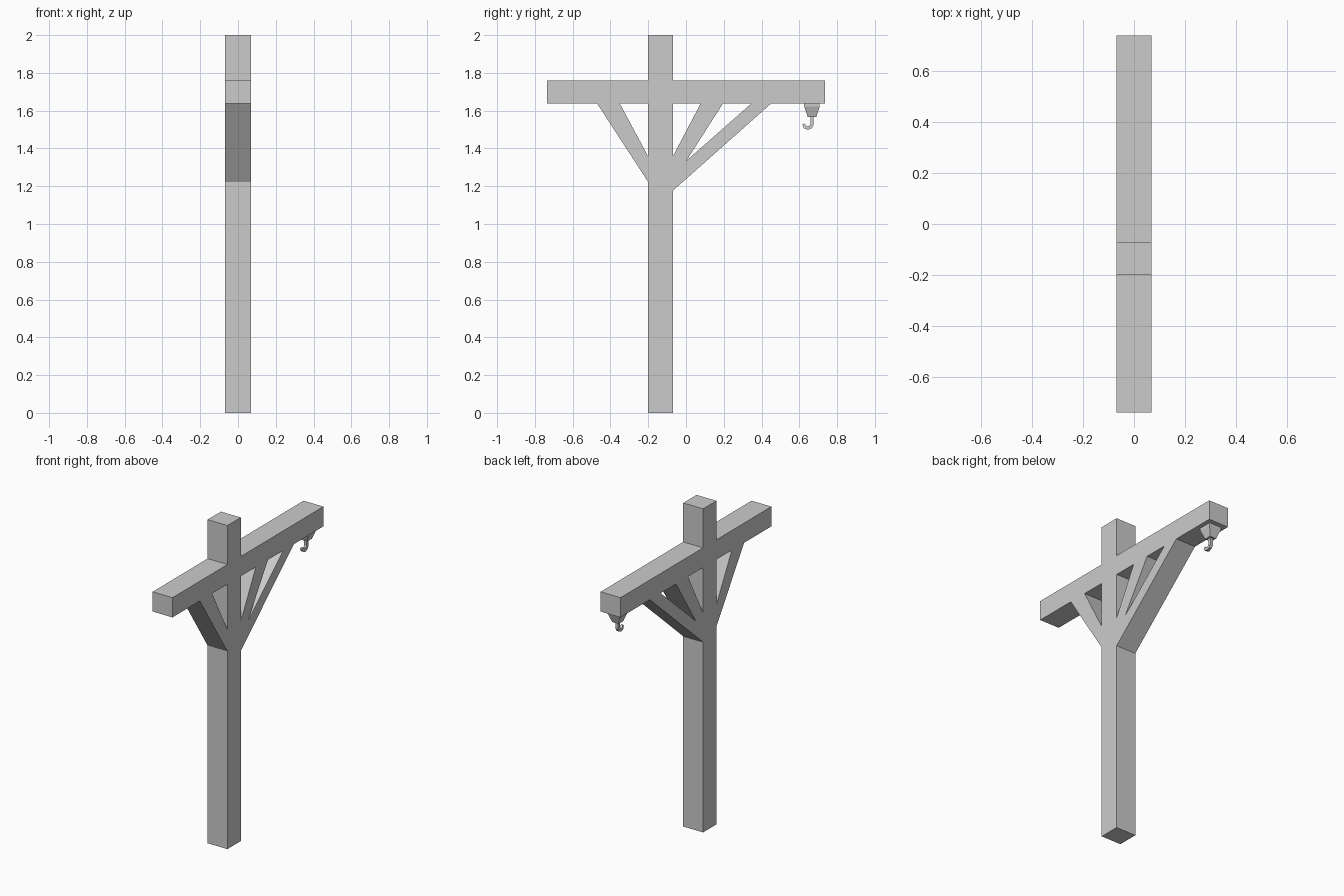
import bpy, bmesh, math

if "Cube" in bpy.data.objects:
    bpy.data.objects.remove(bpy.data.objects["Cube"])

HALF_WIDTH = 0.068


def add_curve(name, dims):
    data = bpy.data.curves.new(name, 'CURVE')
    data.dimensions = dims
    obj = bpy.data.objects.new(name, data)
    bpy.context.collection.objects.link(obj)
    return obj


def add_poly(obj, pts, cyclic):
    s = obj.data.splines.new('POLY')
    s.points.add(len(pts) - 1)
    for p, (a, b) in zip(s.points, pts):
        p.co = (a, b, 0, 1)
    s.use_cyclic_u = cyclic
    return s


def to_mesh(obj):
    # stand the (y, z) drawing upright and turn it into a mesh
    obj.rotation_euler = (math.pi / 2, 0, math.pi / 2)
    bpy.ops.object.select_all(action='DESELECT')
    obj.select_set(True)
    bpy.context.view_layer.objects.active = obj
    bpy.ops.object.convert(target='MESH')
    for p in bpy.context.object.data.polygons:
        p.use_smooth = False


# Timber frame: post, crossbeam and braces as one pierced outline
L, R = -0.2, -0.07          # post sides
Z0, Z1 = 1.637, 1.759       # beam underside and top
frame = add_curve("timber_frame", '2D')
frame.data.fill_mode = 'BOTH'
frame.data.extrude = HALF_WIDTH
add_poly(frame, [(L, 0), (R, 0), (R, 1.176), (0.45, Z0), (0.737, Z0), (0.737, Z1),
                 (R, Z1), (R, 2), (L, 2), (L, Z1), (-0.737, Z1), (-0.737, Z0),
                 (-0.47, Z0), (L, 1.222)], True)
for hole in ([(L, 1.357), (L, Z0), (-0.35, Z0)],
             [(R, 1.357), (0.077, Z0), (R, Z0)],
             [(0.002, 1.335), (0.345, Z0), (0.195, Z0)]):
    add_poly(frame, hole, True)
to_mesh(frame)

# Tapered hook mount under the beam end
bm = bmesh.new()
rings = []
for half, z in ((0.041, Z0), (0.041, 1.622), (0.022, 1.566)):
    rings.append([bm.verts.new((sx * half, 0.667 + sy * half, z))
                  for sx, sy in ((-1, -1), (1, -1), (1, 1), (-1, 1))])
for a, b in zip(rings, rings[1:]):
    for i in range(4):
        j = (i + 1) % 4
        bm.faces.new((a[i], a[j], b[j], b[i]))
bm.faces.new(rings[0])
bm.faces.new(rings[-1])
bmesh.ops.recalc_face_normals(bm, faces=bm.faces)
mesh = bpy.data.meshes.new("hook_mount")
bm.to_mesh(mesh)
bm.free()
bpy.context.collection.objects.link(bpy.data.objects.new("hook_mount", mesh))

# Square-section hook
hook = add_curve("hook", '3D')
hook.data.bevel_depth = 0.013
hook.data.bevel_resolution = 0
hook.data.use_fill_caps = True
spline = add_poly(hook, [(0.667, 1.57), (0.667, 1.527), (0.659, 1.513), (0.645, 1.508),
                         (0.63, 1.514), (0.62, 1.53)], False)
for p in spline.points:
    p.tilt = math.pi / 4
spline.points[-1].radius = 0.6
to_mesh(hook)
